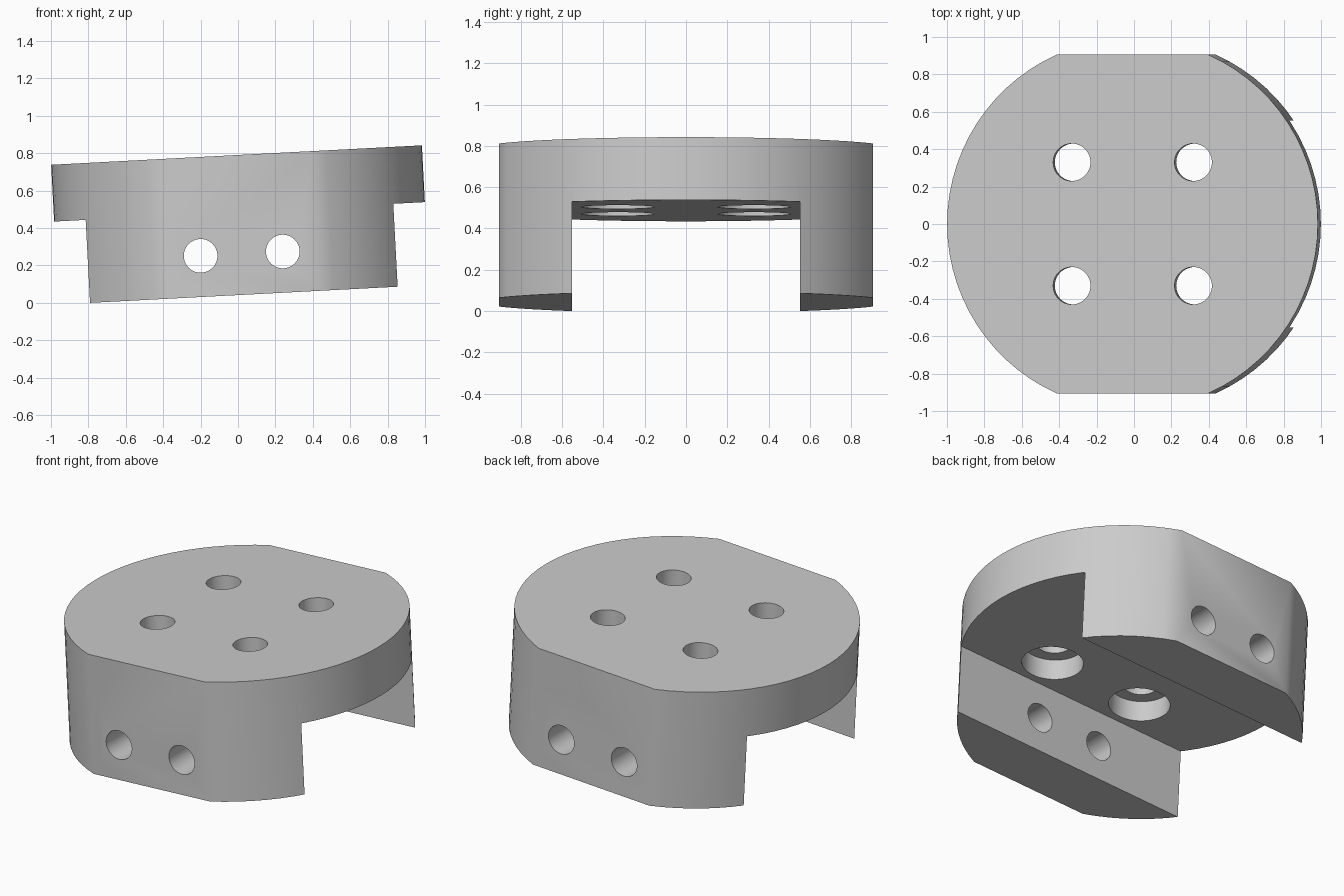
import bpy, bmesh
from math import pi, asin, sin, cos, radians
from mathutils import Matrix, Vector

if "Cube" in bpy.data.objects:
    bpy.data.objects.remove(bpy.data.objects["Cube"])

RADIUS, FLAT_Y, HEIGHT = 0.9925, 0.905, 0.748
SLOT_Y, PLATE_Z = 0.553, 0.444
TILT = radians(-3)

grey = bpy.data.materials.new("plain_grey")
grey.use_nodes = True
colour = (0.6, 0.6, 0.6, 1)
grey.diffuse_color = colour
grey.node_tree.nodes["Principled BSDF"].inputs["Base Color"].default_value = colour


def make_object(name, bm):
    bmesh.ops.recalc_face_normals(bm, faces=bm.faces)
    mesh = bpy.data.meshes.new(name)
    bm.to_mesh(mesh)
    bm.free()
    mesh.materials.append(grey)
    obj = bpy.data.objects.new(name, mesh)
    bpy.context.collection.objects.link(obj)
    return obj


def cut(target, cutter):
    """Subtract the cutter, then discard it."""
    mod = target.modifiers.new("cut", "BOOLEAN")
    mod.operation, mod.solver, mod.object = "DIFFERENCE", "EXACT", cutter
    bpy.context.view_layer.objects.active = target
    bpy.ops.object.modifier_apply(modifier=mod.name)
    bpy.data.objects.remove(cutter)


def cylinder(name, radius, depth, centre, axis="Z"):
    bm = bmesh.new()
    turn = Matrix.Rotation(pi / 2, 4, "X") if axis == "Y" else Matrix()
    bmesh.ops.create_cone(bm, cap_ends=True, segments=48, radius1=radius, radius2=radius,
                          depth=depth, matrix=Matrix.Translation(centre) @ turn)
    return make_object(name, bm)


# Round body with two flat sides: two arcs joined by straight edges
limit, steps = asin(FLAT_Y / RADIUS), 28
bm = bmesh.new()
outline = []
for start in (0, pi):
    for i in range(steps + 1):
        a = start - limit + 2 * limit * i / steps
        outline.append(bm.verts.new((RADIUS * cos(a), RADIUS * sin(a), 0)))
base = bm.faces.new(outline)
top = bmesh.ops.extrude_face_region(bm, geom=[base])["geom"]
bmesh.ops.translate(bm, vec=Vector((0, 0, HEIGHT)),
                    verts=[v for v in top if isinstance(v, bmesh.types.BMVert)])
body = make_object("clevis_body", bm)

# Wide slot that leaves two legs under the plate
bm = bmesh.new()
bmesh.ops.create_cube(bm, size=1)
bmesh.ops.scale(bm, vec=(3, 2 * SLOT_Y, 1), verts=bm.verts)
bmesh.ops.translate(bm, vec=(0, 0, PLATE_Z - 0.5), verts=bm.verts)
cut(body, make_object("slot_cutter", bm))

# Counterbored bolt holes through the plate
for x in (-0.325, 0.325):
    for y in (-0.33, 0.33):
        cut(body, cylinder("bolt_cutter", 0.1, 1, (x, y, 0.6)))
        cut(body, cylinder("counterbore_cutter", 0.177, 0.26, (x, y, PLATE_Z)))

# Cross holes through both legs
for x in (-0.22, 0.22):
    cut(body, cylinder("cross_hole_cutter", 0.09, 2.4, (x, 0, 0.22), "Y"))

# Lean the part slightly and stand it on the ground
body.data.transform(Matrix.Rotation(TILT, 4, "Y"))
lowest = min(v.co.z for v in body.data.vertices)
xs = [v.co.x for v in body.data.vertices]
body.data.transform(Matrix.Translation((-(min(xs) + max(xs)) / 2, 0, -lowest)))

body.select_set(True)
bpy.context.view_layer.objects.active = body
bpy.ops.object.shade_smooth_by_angle(angle=radians(30))
